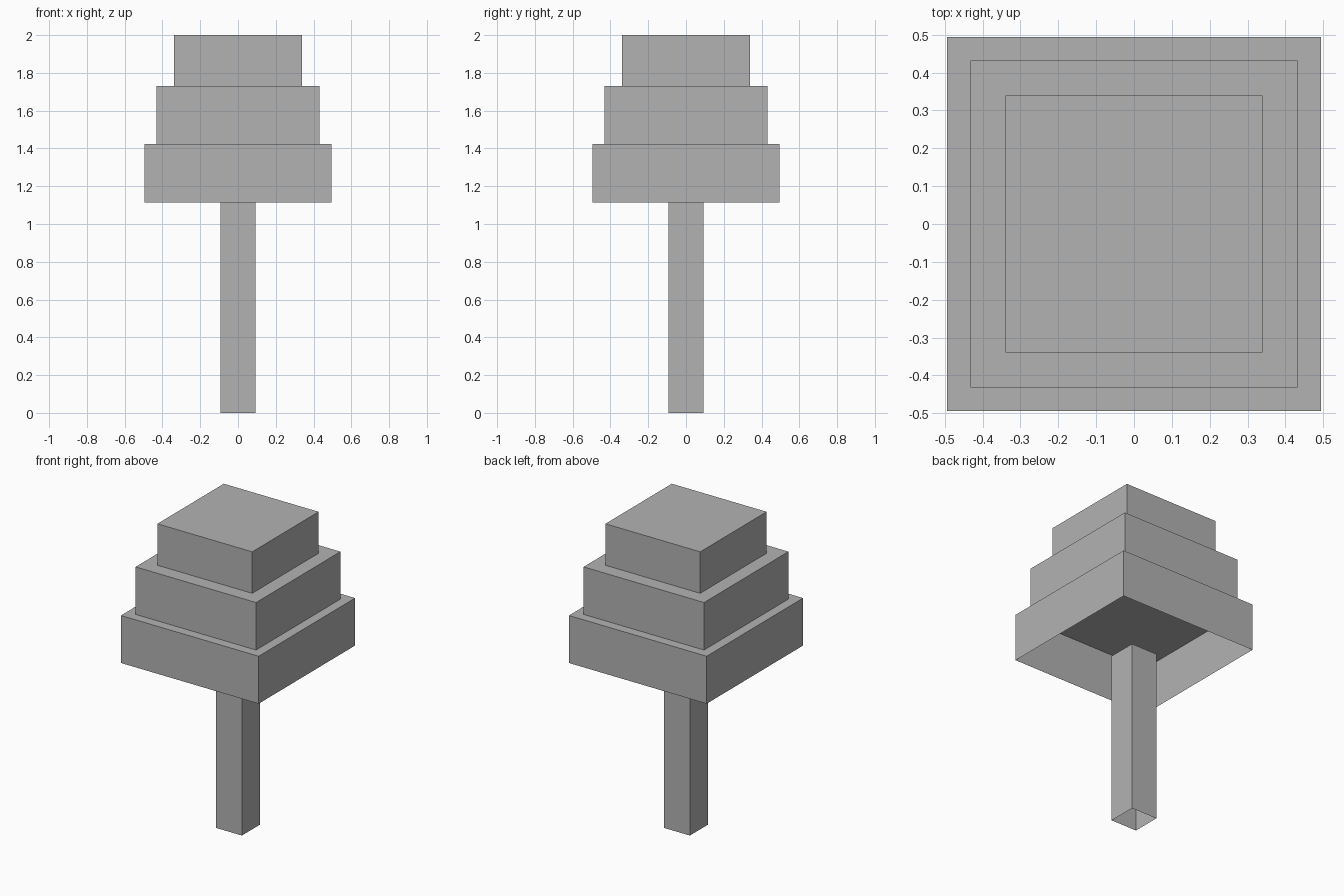
import bpy, bmesh

if "Cube" in bpy.data.objects:
    bpy.data.objects.remove(bpy.data.objects["Cube"])

grey = bpy.data.materials.new("plain_grey")
grey.diffuse_color = (0.45, 0.45, 0.45, 1.0)
grey.use_nodes = True
grey.node_tree.nodes["Principled BSDF"].inputs["Base Color"].default_value = grey.diffuse_color


def open_box(name, half, z0, z1):
    """Square box centred on the z axis, with no underside."""
    bm = bmesh.new()
    bmesh.ops.create_cube(bm, size=1.0)
    for v in bm.verts:
        v.co.x *= 2 * half
        v.co.y *= 2 * half
        v.co.z = z1 if v.co.z > 0 else z0
    bm.normal_update()
    under = [f for f in bm.faces if f.normal.z < -0.5]
    bmesh.ops.delete(bm, geom=under, context='FACES_ONLY')
    mesh = bpy.data.meshes.new(name)
    bm.to_mesh(mesh)
    bm.free()
    mesh.materials.append(grey)
    obj = bpy.data.objects.new(name, mesh)
    bpy.context.collection.objects.link(obj)
    return obj


# Trunk and three stacked foliage tiers: name, half width, bottom, top
parts = [
    ("trunk", 0.093, 0.0, 1.115),
    ("foliage_lower", 0.494, 1.115, 1.423),
    ("foliage_middle", 0.432, 1.423, 1.731),
    ("foliage_top", 0.340, 1.731, 2.0),
]
for part in parts:
    open_box(*part)
